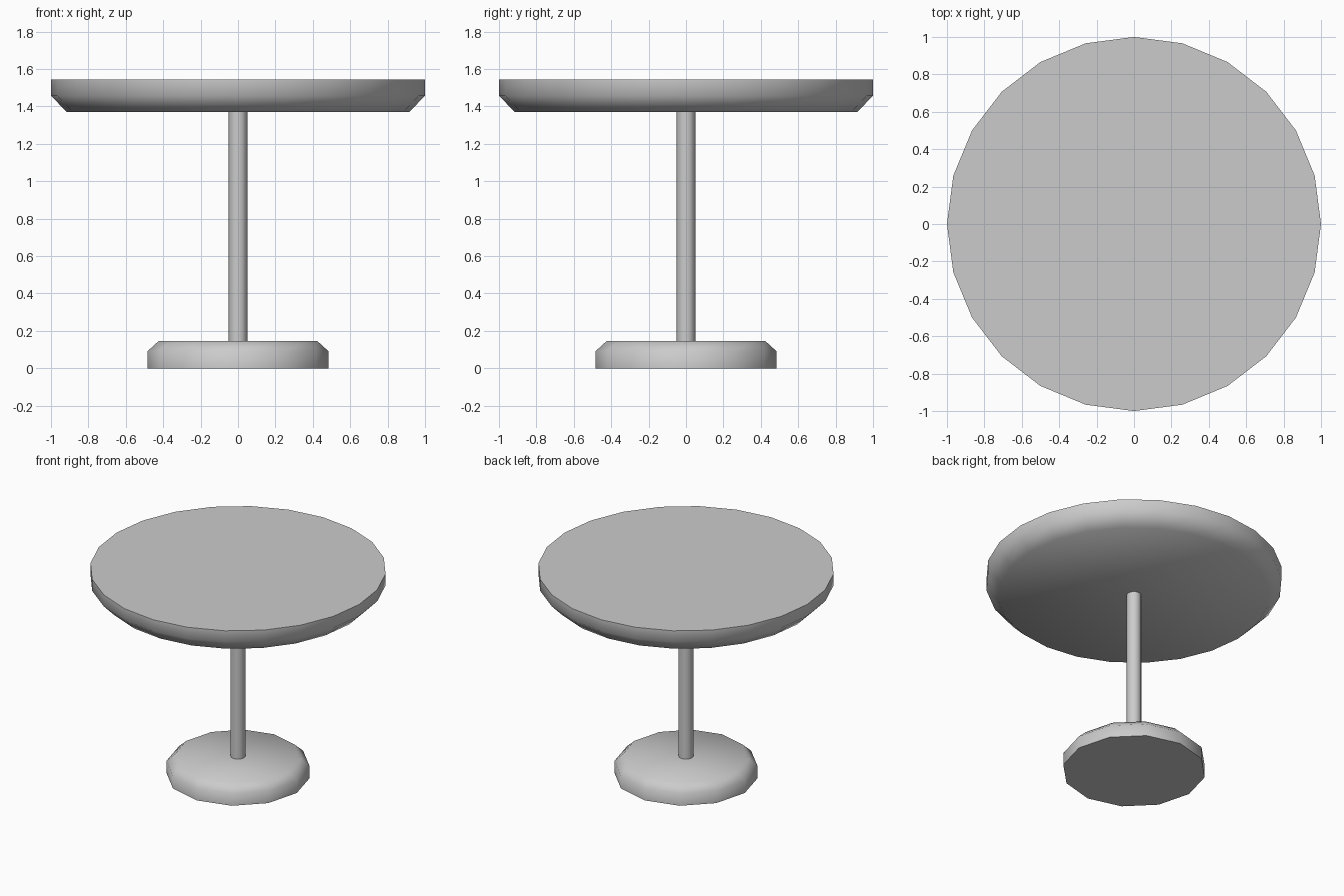
import bpy, bmesh
from math import cos, sin, tau, radians

if "Cube" in bpy.data.objects:
    bpy.data.objects.remove(bpy.data.objects["Cube"])


def lathe(name, profile, sides):
    """Revolve (radius, z) points, listed bottom to top, into a closed solid."""
    bm = bmesh.new()
    rings = [[bm.verts.new((r * cos(tau * i / sides), r * sin(tau * i / sides), z))
              for i in range(sides)] for r, z in profile]
    for low, high in zip(rings, rings[1:]):
        for i in range(sides):
            j = (i + 1) % sides
            bm.faces.new((low[i], low[j], high[j], high[i]))
    bm.faces.new(rings[0][::-1])
    bm.faces.new(rings[-1])
    mesh = bpy.data.meshes.new(name)
    bm.to_mesh(mesh)
    bm.free()
    obj = bpy.data.objects.new(name, mesh)
    bpy.context.collection.objects.link(obj)
    bpy.ops.object.select_all(action='DESELECT')
    obj.select_set(True)
    bpy.context.view_layer.objects.active = obj
    bpy.ops.object.shade_smooth_by_angle(angle=radians(60))
    return obj


# Foot disc with a chamfered upper rim
lathe("base", [(0.485, 0), (0.485, 0.09), (0.425, 0.145)], 12)

# Slim central column
lathe("column", [(0.05, 0.145), (0.05, 1.37)], 12)

# Round top with a chamfered underside
lathe("tabletop", [(0.915, 1.37), (1.0, 1.457), (1.0, 1.543)], 24)
